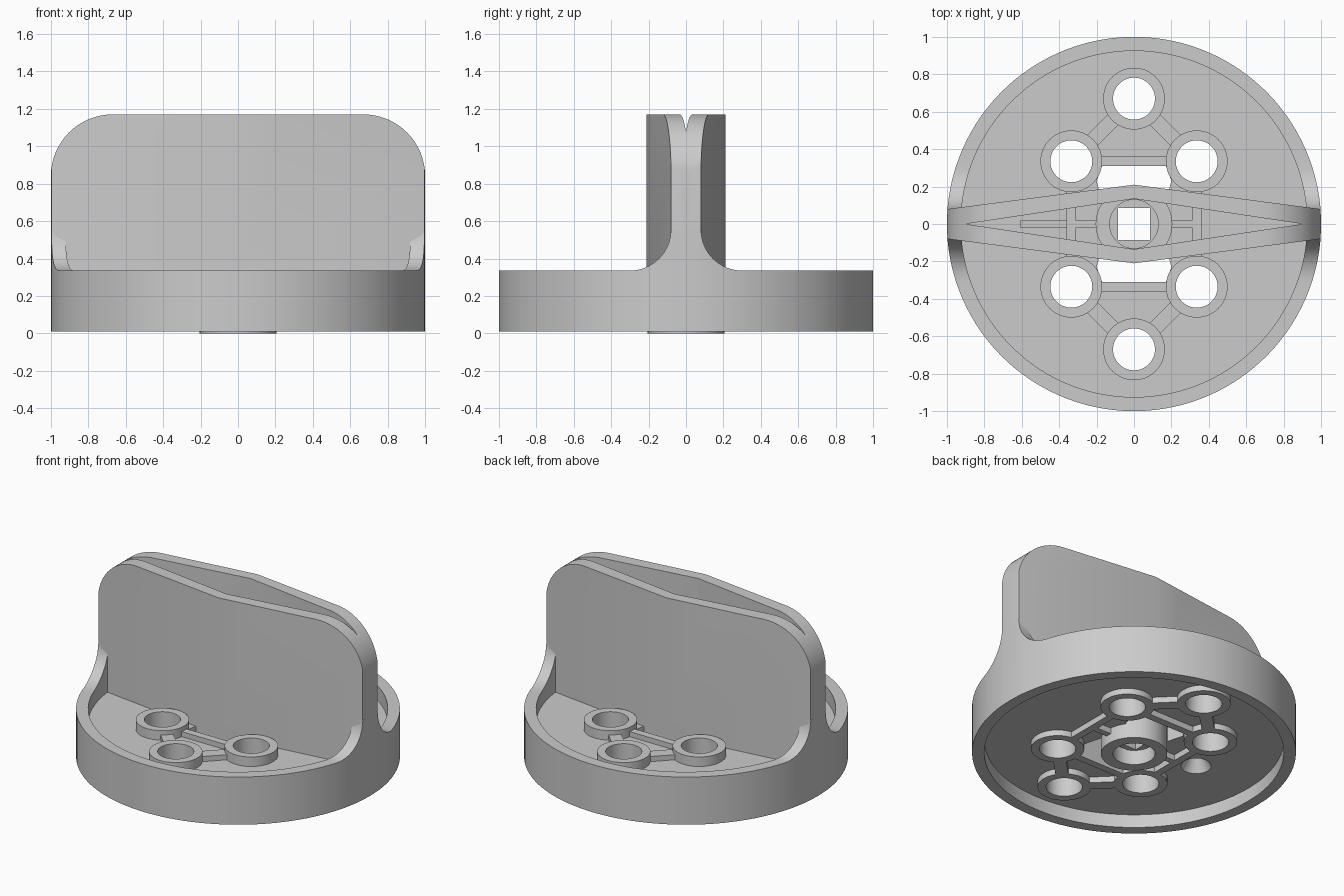
import bpy, bmesh, math
from mathutils import Vector

if "Cube" in bpy.data.objects:
    bpy.data.objects.remove(bpy.data.objects["Cube"])

grey = bpy.data.materials.new("light grey plastic")
grey.diffuse_color = (0.6, 0.6, 0.6, 1)
grey.use_nodes = True
grey.node_tree.nodes["Principled BSDF"].inputs["Base Color"].default_value = grey.diffuse_color

R, R_IN = 1.0, 0.925            # rim radii
FLOOR_LOW, FLOOR_TOP = 0.10, 0.235
RIM_TOP, TOP = 0.335, 1.17


def finish(bm, name):
    bmesh.ops.recalc_face_normals(bm, faces=bm.faces)
    me = bpy.data.meshes.new(name)
    bm.to_mesh(me)
    bm.free()
    ob = bpy.data.objects.new(name, me)
    bpy.context.collection.objects.link(ob)
    me.materials.append(grey)
    return ob


def prism(name, pts, z0, z1, to_world=lambda a, b, c: (a, b, c)):
    """Extrude a 2D outline between two levels."""
    bm = bmesh.new()
    lo = [bm.verts.new(to_world(a, b, z0)) for a, b in pts]
    hi = [bm.verts.new(to_world(a, b, z1)) for a, b in pts]
    bm.faces.new(lo)
    bm.faces.new(hi)
    n = len(pts)
    for i in range(n):
        j = (i + 1) % n
        bm.faces.new((lo[i], lo[j], hi[j], hi[i]))
    return finish(bm, name)


def circle(r, n=48, cx=0, cy=0):
    return [(cx + r * math.cos(2 * math.pi * i / n), cy + r * math.sin(2 * math.pi * i / n))
            for i in range(n)]


def tube(name, cx, cy, r_out, r_in, z0, z1, n=48):
    bm = bmesh.new()
    loops = [[bm.verts.new((x, y, z)) for x, y in circle(r, n, cx, cy)]
             for r, z in ((r_out, z0), (r_out, z1), (r_in, z1), (r_in, z0))]
    for k in range(4):
        a, b = loops[k], loops[(k + 1) % 4]
        for i in range(n):
            j = (i + 1) % n
            bm.faces.new((a[i], a[j], b[j], b[i]))
    return finish(bm, name)


def bar(name, p, q, width, z0, z1, trim):
    p, q = Vector(p), Vector(q)
    d = (q - p).normalized()
    s = Vector((-d.y, d.x)) * width / 2
    p, q = p + d * trim, q - d * trim
    return prism(name, [tuple(v) for v in (p - s, q - s, q + s, p + s)], z0, z1)


def boolean(ob, cutter, op="DIFFERENCE"):
    mod = ob.modifiers.new("cut", "BOOLEAN")
    mod.operation, mod.solver, mod.object = op, "EXACT", cutter
    bpy.context.view_layer.objects.active = ob
    bpy.ops.object.modifier_apply(modifier=mod.name)
    bpy.data.objects.remove(cutter)


# Rim: ring wall whose top sweeps up in a fillet to meet the grip ends
TIP, FIL = 0.08, 0.22
quarter = [(math.asin(0), math.asin(0), 0.55)]
for i in range(11):
    a = math.pi / 2 * i / 10
    y = TIP + FIL - FIL * math.cos(a)
    quarter.append((math.asin(y / R), math.asin(y / R_IN), RIM_TOP + FIL - FIL * math.sin(a)))
s_out, s_in = quarter[-1][:2]
for i in range(1, 25):
    t = i / 24
    quarter.append((s_out + (math.pi / 2 - s_out) * t, s_in + (math.pi / 2 - s_in) * t, RIM_TOP))
half = quarter + [(math.pi - a, math.pi - b, h) for a, b, h in reversed(quarter[:-1])]
full = half + [(a + math.pi, b + math.pi, h) for a, b, h in half[1:-1]]
bm = bmesh.new()
cols = []
for a, b, h in full:
    cols.append([bm.verts.new((r * math.cos(t), r * math.sin(t), z)) for r, t, z in
                 ((R, a, 0.01), (R, a, h), (R_IN, b, h), (R_IN, b, 0.01))])
for i, c in enumerate(cols):
    d = cols[(i + 1) % len(cols)]
    for k in range(4):
        m = (k + 1) % 4
        bm.faces.new((c[k], d[k], d[m], c[m]))
finish(bm, "rim")

# Floor disc with its openings
floor = prism("floor", circle(0.93, 120), FLOOR_LOW, FLOOR_TOP)
bosses = [(0, 0.67), (0.335, 0.335), (0.335, -0.335),
          (0, -0.67), (-0.335, -0.335), (-0.335, 0.335)]
for x, y in bosses:
    boolean(floor, prism("cutter", circle(0.13, 48, x, y), 0, 0.5))
for s in (1, -1):
    window = [(-0.17, 0.31), (-0.2, 0.23), (-0.17, 0.12), (0.17, 0.12), (0.2, 0.23), (0.17, 0.31)]
    boolean(floor, prism("cutter", [(x, y * s) for x, y in window], 0, 0.5))
boolean(floor, prism("cutter", [(-.085, -.085), (.085, -.085), (.085, .085), (-.085, .085)], 0, 0.5))

# Dimple on the underside
bm = bmesh.new()
bmesh.ops.create_cone(bm, cap_ends=True, segments=32, radius1=0.1, radius2=0.04, depth=0.1)
bmesh.ops.translate(bm, verts=bm.verts, vec=(-0.5, 0, 0.14))
boolean(floor, finish(bm, "cutter"))

# Hub with a plate that carries the square hole
tube("hub", 0, 0, 0.205, 0.13, 0, 0.30)
plate = prism("hub_plate", circle(0.14), FLOOR_LOW + 0.01, FLOOR_TOP - 0.005)
boolean(plate, prism("cutter", [(-.085, -.085), (.085, -.085), (.085, .085), (-.085, .085)], 0, 0.5))

# Screw bosses and the ribs that tie them together
for i, (x, y) in enumerate(bosses):
    tube("boss", x, y, 0.165, 0.112, 0.06, 0.30)
    q = bosses[(i + 1) % 6]
    upright = abs(x - q[0]) < 0.01
    bar("boss_rib", (x, y), q, 0.05 if upright else 0.08, 0.06, 0.27, 0.14)
for s in (1, -1):
    bar("cross_rib", (-0.335, s * 0.335), (0.335, s * 0.335), 0.05, 0.06, 0.27, 0.14)
    bar("hub_rib", (s * 0.17, 0), (s * 0.335, 0), 0.04, 0.06, 0.27, 0)
bar("slot_rib", (-0.61, 0), (-0.335, 0), 0.04, 0.2, 0.25, 0)

# Grip: hollow diamond plan, ends following the rim, rounded upper corners
RG = 0.999
arc = [math.asin(TIP / RG) * (i / 4 - 1) for i in range(9)]
plan = [(RG * math.cos(a), RG * math.sin(a)) for a in arc] + [(0, 0.21)]
plan += [(-x, -y) for x, y in plan]
grip = prism("grip", plan, 0.2, TOP)
CR = 0.33
face = [(-1.1, 0.1), (1.1, 0.1), (1.1, TOP - CR)]
face = [(-1, 0.1), (1, 0.1)]
for cx, start in ((1 - CR, 0), (CR - 1, 90)):
    for i in range(17):
        a = math.radians(start + 90 * i / 16)
        face.append((cx + CR * math.cos(a), TOP - CR + CR * math.sin(a)))
boolean(grip, prism("cutter", face, -0.5, 0.5, lambda a, b, c: (a, c, b)), "INTERSECT")
boolean(grip, prism("cutter", [(0.9, 0), (0, 0.135), (-0.9, 0), (0, -0.135)], 0, 1.5))

# Smooth curved walls, keep hard edges
bpy.ops.object.select_all(action="DESELECT")
for ob in bpy.context.scene.objects:
    ob.select_set(True)
bpy.context.view_layer.objects.active = grip
bpy.ops.object.shade_smooth_by_angle(angle=math.radians(25))
